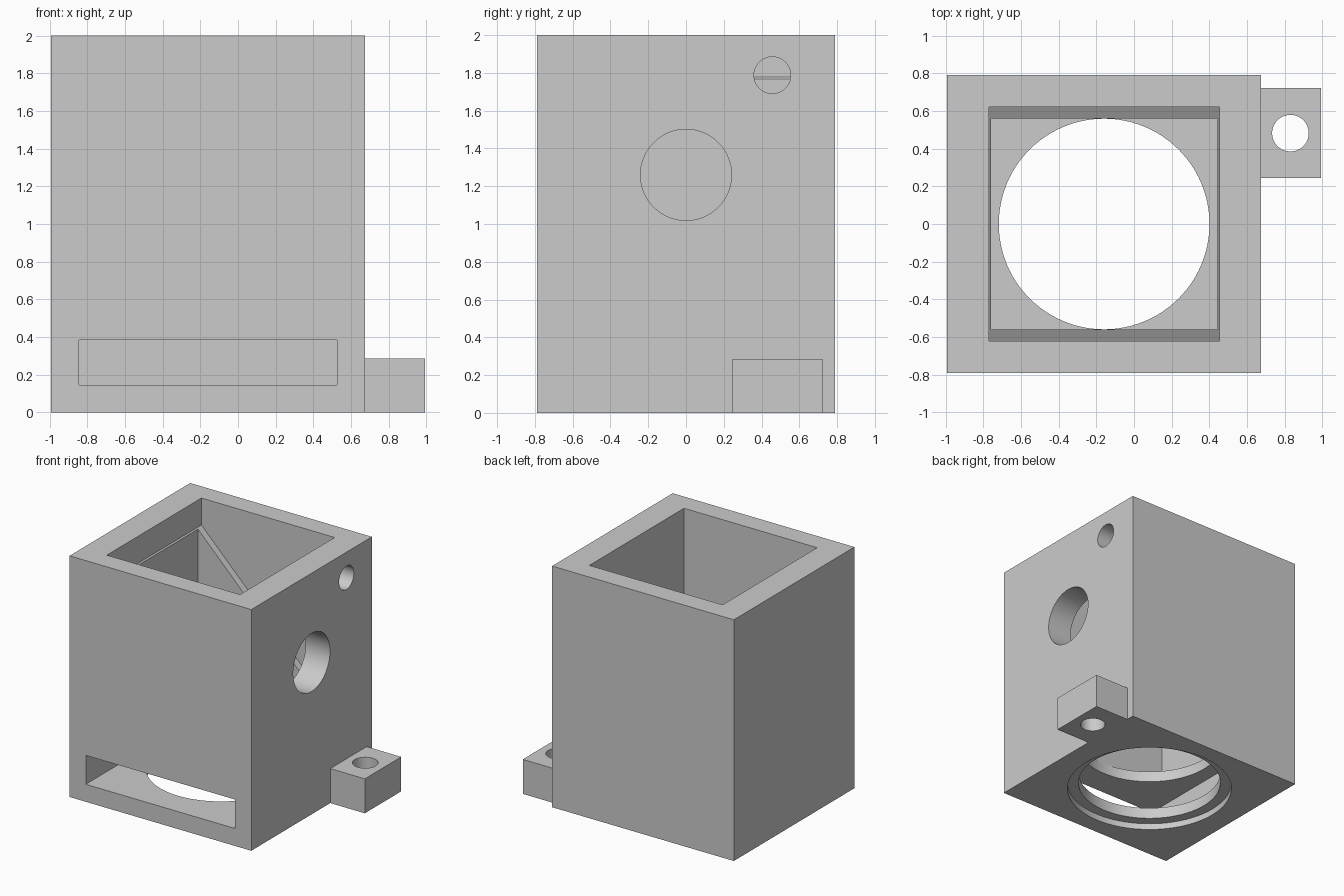
import bpy
import bmesh
import math
from mathutils import Matrix, Vector

default = bpy.data.objects.get("Cube")
if default:
    bpy.data.objects.remove(default, do_unlink=True)

# Single matte grey
grey = bpy.data.materials.new("light_grey")
grey.use_nodes = True
colour = (0.6, 0.6, 0.6, 1)
grey.diffuse_color = colour
grey.node_tree.nodes["Principled BSDF"].inputs["Base Color"].default_value = colour


def finish(name, bm):
    bmesh.ops.recalc_face_normals(bm, faces=bm.faces)
    mesh = bpy.data.meshes.new(name)
    bm.to_mesh(mesh)
    bm.free()
    mesh.materials.append(grey)
    obj = bpy.data.objects.new(name, mesh)
    bpy.context.collection.objects.link(obj)
    return obj


def prism(name, profile, y0, y1):
    """Extrude an x-z profile from y0 to y1."""
    bm = bmesh.new()
    face = bm.faces.new([bm.verts.new((x, y0, z)) for x, z in profile])
    out = bmesh.ops.extrude_face_region(bm, geom=[face])
    moved = [v for v in out["geom"] if isinstance(v, bmesh.types.BMVert)]
    bmesh.ops.translate(bm, verts=moved, vec=(0, y1 - y0, 0))
    return finish(name, bm)


def box(name, x0, x1, y0, y1, z0, z1):
    return prism(name, [(x0, z0), (x1, z0), (x1, z1), (x0, z1)], y0, y1)


def rod(name, radius, start, end):
    """Cylinder between two points."""
    a, b = Vector(start), Vector(end)
    turn = (b - a).to_track_quat("Z", "Y").to_matrix().to_4x4()
    bm = bmesh.new()
    bmesh.ops.create_cone(bm, cap_ends=True, segments=96, radius1=radius,
                          radius2=radius, depth=(b - a).length,
                          matrix=Matrix.Translation((a + b) / 2) @ turn)
    return finish(name, bm)


def cut(target, cutters):
    bpy.context.view_layer.objects.active = target
    for cutter in cutters:
        cutter.hide_render = True
        mod = target.modifiers.new("cut", "BOOLEAN")
        mod.operation = "DIFFERENCE"
        mod.solver = "EXACT"
        mod.object = cutter
        bpy.ops.object.modifier_apply(modifier=mod.name)
        bpy.data.objects.remove(cutter, do_unlink=True)
    bpy.ops.object.select_all(action="DESELECT")
    target.select_set(True)
    bpy.ops.object.shade_smooth_by_angle(angle=math.radians(30))


left, right, half_depth = -0.992, 0.675, 0.79
cx = (left + right) / 2

# Housing with a deep well, whose side ledges slope at 45 degrees
housing = box("housing", left, right, -half_depth, half_depth, 0, 2)
x0, x1, ledge = cx - 0.611, cx + 0.611, 1.777
cut(housing, [
    prism("upper_well", [(x0, ledge), (x1, ledge - (x1 - x0)),
                         (x1, 2.2), (x0, 2.2)], -0.62, 0.62),
    box("lower_well", cx - 0.601, cx + 0.601, -0.561, 0.561, 0.475, 1.9),
    # Round aperture through the floor and its shallow recess underneath
    rod("aperture", 0.559, (cx, 0, -0.2), (cx, 0, 0.6)),
    rod("bottom_recess", 0.645, (cx, 0, -0.2), (cx, 0, 0.052)),
    # Slide-in slot, open at the front only
    box("front_slot", cx - 0.685, cx + 0.685, -1, 0.685, 0.145, 0.385),
    # Side wall holes
    rod("large_port", 0.241, (0.2, 0, 1.26), (0.9, 0, 1.26)),
    rod("small_port", 0.097, (0.2, 0.457, 1.788), (0.9, 0.457, 1.788)),
])

# Mounting tab with a vertical screw hole
tab = box("mounting_tab", right, 0.992, 0.245, 0.722, 0, 0.286)
cut(tab, [rod("screw_hole", 0.097, (0.83, 0.482, -0.2), (0.83, 0.482, 0.5))])
